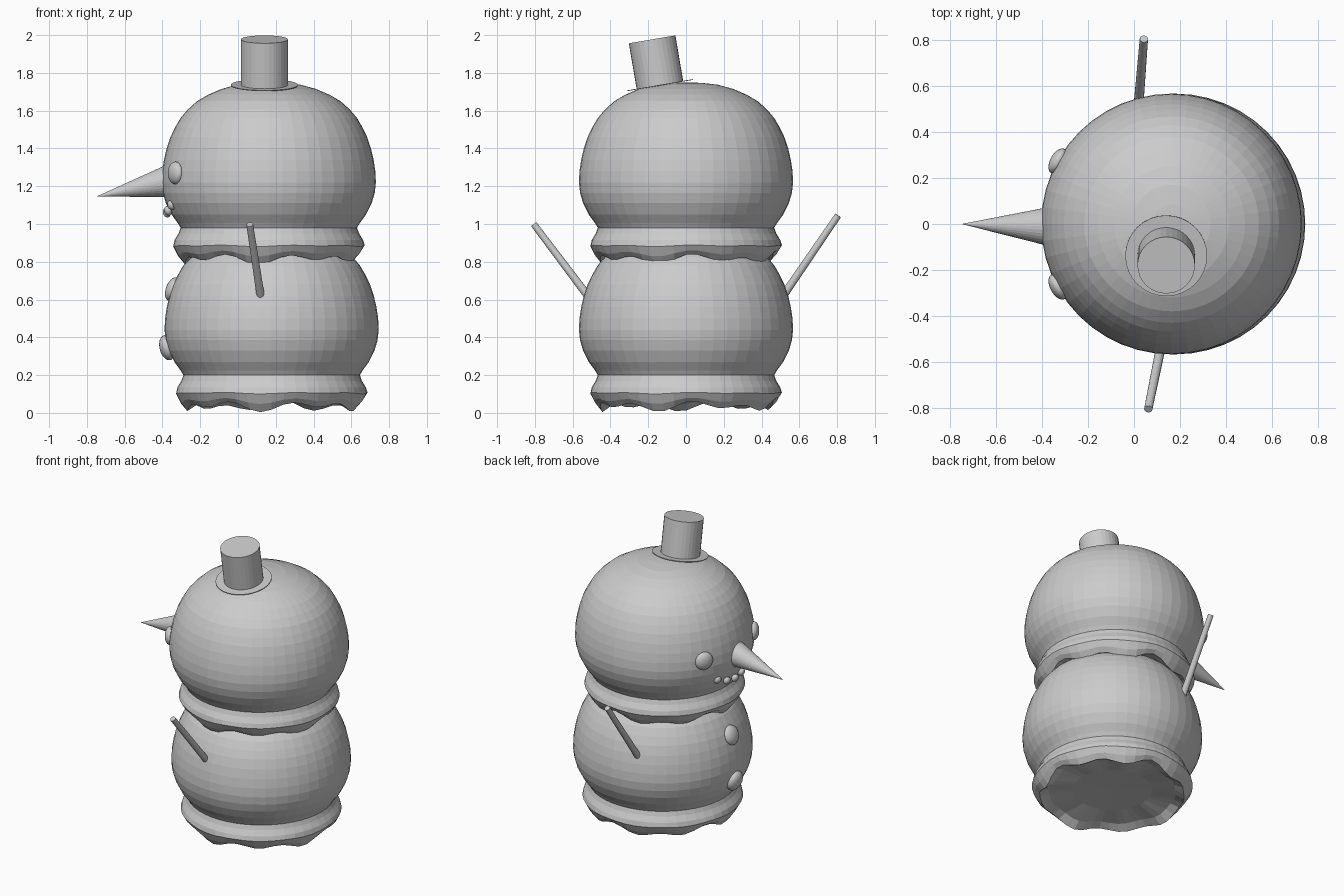
import bpy, bmesh, math
from mathutils import Vector, Matrix

if "Cube" in bpy.data.objects:
    bpy.data.objects.remove(bpy.data.objects["Cube"])


def make_object(name, bm):
    bmesh.ops.recalc_face_normals(bm, faces=bm.faces)
    mesh = bpy.data.meshes.new(name)
    bm.to_mesh(mesh)
    bm.free()
    obj = bpy.data.objects.new(name, mesh)
    bpy.context.collection.objects.link(obj)
    return obj


# Body profile: radius, height, how strongly the melted hem waves there
PROFILE = [(.25, .075, 0), (.40, .06, .6), (.455, .035, 1), (.485, .065, .6),
           (.507, .105, .15), (.499, .135, 0), (.478, .17, 0), (.467, .20, 0),
           (.482, .225, 0), (.515, .27, 0), (.545, .33, 0), (.561, .385, 0),
           (.567, .44, 0), (.564, .50, 0), (.555, .56, 0), (.541, .62, 0),
           (.521, .68, 0), (.497, .73, 0), (.468, .78, 0), (.43, .825, 0),
           (.38, .87, 0), (.32, .905, 0), (.25, .935, 0), (.17, .957, 0),
           (.085, .967, 0)]
SEGMENTS = 48


def body(name, x, z0):
    bm = bmesh.new()
    rings = []
    for r, z, wave in PROFILE:
        ring = []
        for i in range(SEGMENTS):
            a = 2 * math.pi * i / SEGMENTS
            w = .018 * math.sin(9 * a + 1.2) + .013 * math.sin(5 * a + .5)
            rr = r + .3 * wave * w
            ring.append(bm.verts.new((x + rr * math.cos(a), rr * math.sin(a), z0 + z + wave * w)))
        rings.append(ring)
    for lo, hi in zip(rings, rings[1:]):
        for i in range(SEGMENTS):
            j = (i + 1) % SEGMENTS
            bm.faces.new((lo[i], lo[j], hi[j], hi[i]))
    for ring, z in ((rings[0], .08), (rings[-1], .97)):
        tip = bm.verts.new((x, 0, z0 + z))
        for i in range(SEGMENTS):
            bm.faces.new((ring[i], ring[(i + 1) % SEGMENTS], tip))
    return make_object(name, bm)


def rod(name, start, end, r1, r2, segments):
    start, end = Vector(start), Vector(end)
    d = end - start
    m = Matrix.Translation((start + end) / 2) @ d.to_track_quat('Z', 'Y').to_matrix().to_4x4()
    bm = bmesh.new()
    bmesh.ops.create_cone(bm, cap_ends=True, segments=segments, radius1=r1,
                          radius2=r2, depth=d.length, matrix=m)
    return make_object(name, bm)


def pebble(name, cx, radius, angle, z, size, depth, tilt=0):
    """Flattened ball on the face side (-x), turned by angle and facing outward."""
    a = math.radians(angle)
    t = math.radians(tilt)
    n = Vector((-math.cos(a) * math.cos(t), math.sin(a) * math.cos(t), math.sin(t)))
    centre = Vector((cx - radius * math.cos(a), radius * math.sin(a), z))
    m = (Matrix.Translation(centre) @ n.to_track_quat('Z', 'Y').to_matrix().to_4x4()
         @ Matrix.Diagonal((size, size, depth, 1)))
    bm = bmesh.new()
    bmesh.ops.create_uvsphere(bm, u_segments=24, v_segments=14, radius=1, matrix=m)
    obj = make_object(name, bm)
    for p in obj.data.polygons:
        p.use_smooth = True
    return obj


# Two stacked snowballs
LOWER_X, HEAD_X = .178, .163
body("lower_body", LOWER_X, 0)
body("head", HEAD_X, .78)

# Nose
rod("nose", (-.32, -.012, 1.237), (-.75, 0, 1.145), .096, 0, 32)

# Eyes
for side, label in ((1, "left"), (-1, "right")):
    pebble("eye_" + label, HEAD_X, .565, side * 29, 1.27, .06, .033)

# Mouth stones
for i, angle in enumerate((-17, -8.5, 0, 8.5, 17)):
    z = 1.06 + .04 * (angle / 17) ** 2
    pebble(f"mouth_stone_{i + 1}", HEAD_X, .54, angle, z, .026, .02, -20)

# Buttons
pebble("button_top", LOWER_X, .525, 0, .655, .065, .035, 20)
pebble("button_bottom", LOWER_X, .553, 0, .345, .068, .04, -15)

# Stick arms
rod("arm_front", (.132, -.46, .54), (.062, -.805, .998), .022, .018, 16)
rod("arm_back", (.015, .46, .54), (.043, .805, 1.045), .022, .018, 16)

# Tilted hat
base = Vector((.14, -.138, 1.735))
axis = Vector((0, -.168, .986)).normalized()
rod("hat_crown", base, base + axis * .246, .125, .125, 32)
rod("hat_brim", base - axis * .002, base + axis * .002, .178, .178, 32)
